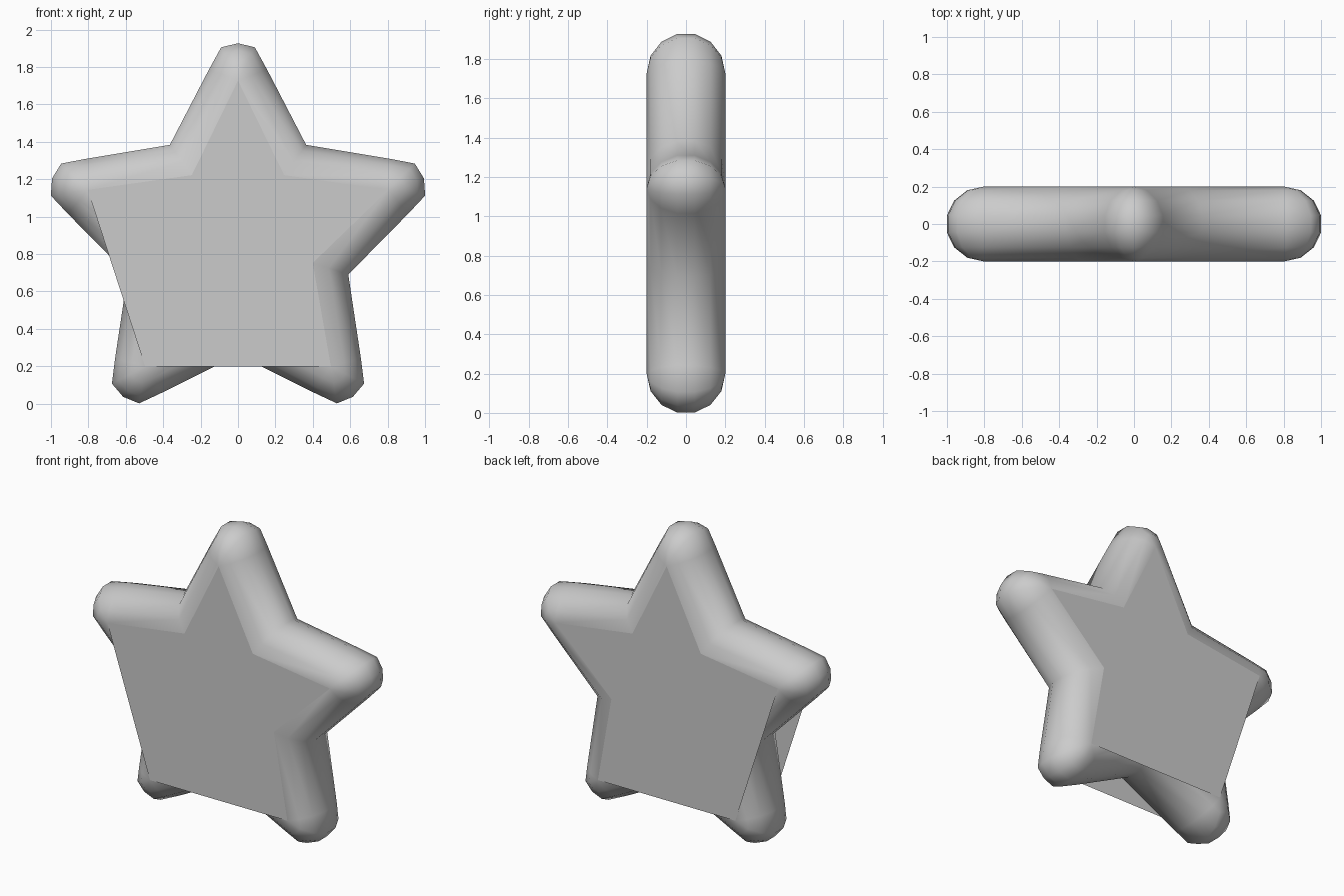
import bpy, bmesh
from math import sin, cos, pi, radians

if "Cube" in bpy.data.objects:
    bpy.data.objects.remove(bpy.data.objects["Cube"])

R_TIP, R_NOTCH, CZ, HALF = 0.845, 0.42, 0.882, 0.2
SEG = 7  # segments in the half-round edge profile

# Offsets (outward, sideways) around each rounded tip, and at each notch
TIP = [(0.06, -0.155), (0.178, -0.09), (0.2, 0.0), (0.178, 0.09), (0.06, 0.155)]
NOTCH = [(0.2, 0.0)]
FACTOR = 1 / cos(pi / SEG / 2)

bm = bmesh.new()

# Rounded rim: half-round profile swept round the star outline
rings, core = [], []
for i in range(10):
    a = pi / 2 - i * pi / 5
    r, offsets = (R_TIP, TIP) if i % 2 == 0 else (R_NOTCH, NOTCH)
    core.append((r * cos(a), CZ + r * sin(a)))
    for out, side in offsets:
        ring = []
        for k in range(SEG + 1):
            t = -pi / 2 + pi * k / SEG
            f = cos(t) * FACTOR
            u, s = r + out * f, -side * f
            ring.append(bm.verts.new((u * cos(a) - s * sin(a), HALF * sin(t),
                                      CZ + u * sin(a) + s * cos(a))))
        rings.append(ring)
for i, ring in enumerate(rings):
    nxt = rings[(i + 1) % len(rings)]
    for k in range(SEG):
        bm.faces.new((ring[k], ring[k + 1], nxt[k + 1], nxt[k]))
bmesh.ops.remove_doubles(bm, verts=bm.verts, dist=0.0001)
bmesh.ops.recalc_face_normals(bm, faces=bm.faces)

# Flat front and back, spanning straight over the bottom and lower-left notches
outline = [p for i, p in enumerate(core) if i not in (5, 7)]
for y in (-HALF, HALF):
    verts = [bm.verts.new((x, y, z)) for x, z in outline]
    face = bm.faces.new(verts)
    face.normal_update()
    if face.normal.y * y < 0:
        face.normal_flip()

mesh = bpy.data.meshes.new("star")
bm.to_mesh(mesh)
bm.free()
star = bpy.data.objects.new("star", mesh)
bpy.context.collection.objects.link(star)
bpy.context.view_layer.objects.active = star
star.select_set(True)
bpy.ops.object.shade_smooth_by_angle(angle=radians(60))
